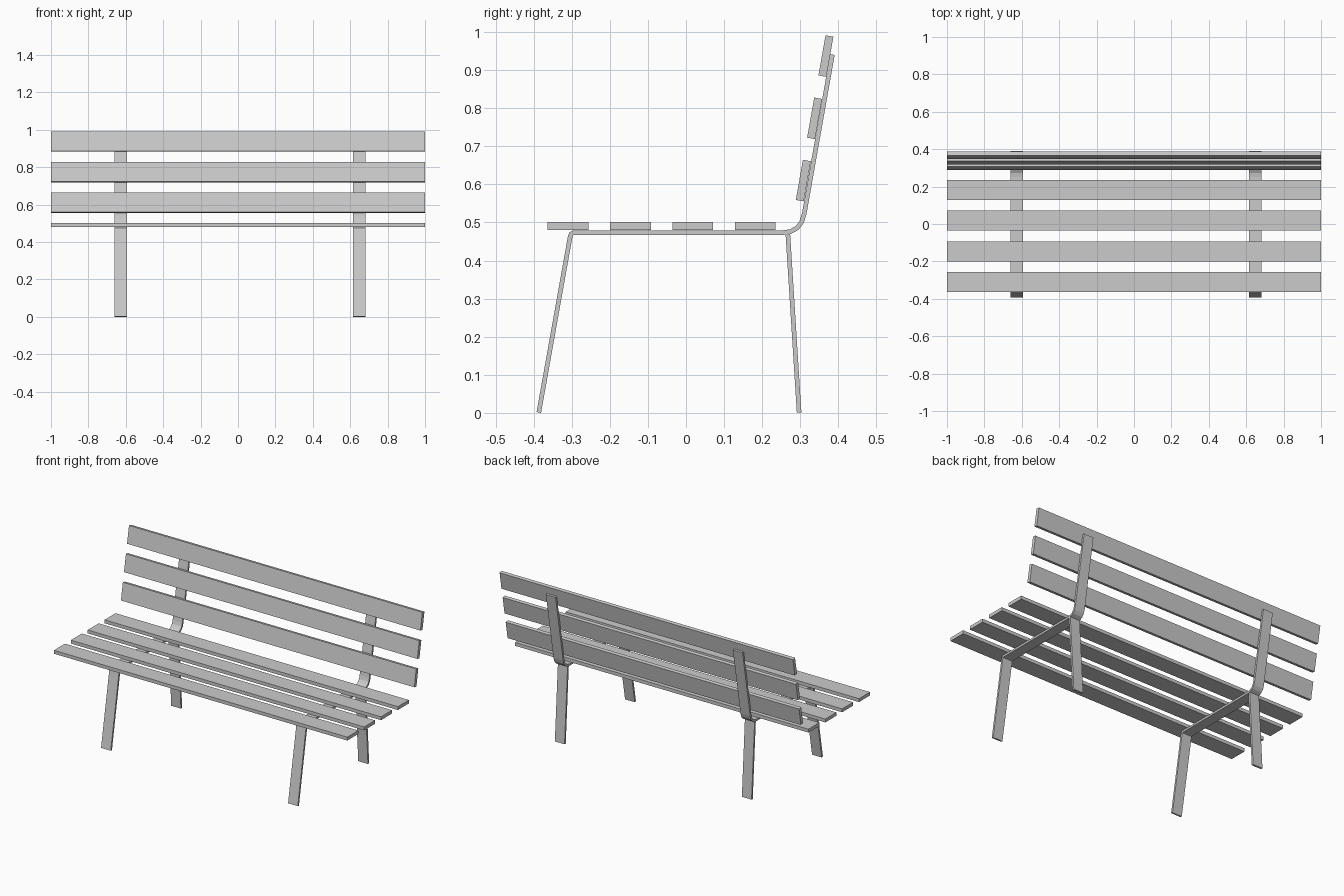
import bpy, bmesh
from math import radians
from mathutils import Vector

if "Cube" in bpy.data.objects:
    bpy.data.objects.remove(bpy.data.objects["Cube"])

SLAT_W, SLAT_T = 0.107, 0.021   # slat width and thickness
BAR_W, BAR_T = 0.066, 0.012     # flat steel width and thickness


def finish(bm, name):
    bmesh.ops.recalc_face_normals(bm, faces=bm.faces)
    mesh = bpy.data.meshes.new(name)
    bm.to_mesh(mesh)
    bm.free()
    obj = bpy.data.objects.new(name, mesh)
    bpy.context.collection.objects.link(obj)
    return obj


def slat(name, y, z, tilt=0.0):
    bm = bmesh.new()
    bmesh.ops.create_cube(bm, size=1)
    bmesh.ops.scale(bm, vec=(2, SLAT_W, SLAT_T), verts=bm.verts)
    obj = finish(bm, name)
    obj.location = (0, y, z)
    obj.rotation_euler.x = tilt


def bent_bar(name, path, x):
    """Flat bar following a centreline in the YZ plane, with mitred bends."""
    pts = [Vector(p) for p in path]
    dirs = [(b - a).normalized() for a, b in zip(pts, pts[1:])]
    bm = bmesh.new()
    rings = []
    for i, p in enumerate(pts):
        d0, d1 = dirs[max(i - 1, 0)], dirs[min(i, len(dirs) - 1)]
        d = (d0 + d1).normalized()
        n = Vector((-d.y, d.x)) * (BAR_T / 2 / d.dot(d0))
        rings.append([bm.verts.new((x + sx * BAR_W / 2, p.x + s * n.x, p.y + s * n.y))
                      for sx, s in ((-1, -1), (1, -1), (1, 1), (-1, 1))])
    for a, b in zip(rings, rings[1:]):
        for j in range(4):
            k = (j + 1) % 4
            bm.faces.new((a[j], a[k], b[k], b[j]))
    bm.faces.new(rings[0])
    bm.faces.new(rings[-1])
    finish(bm, name)


# Seat slats
for i in range(4):
    slat(f"seat_slat_{i + 1}", -0.310 + i * 0.164, 0.4905)

# Backrest slats, leaning back 10 degrees
for i in range(3):
    slat(f"back_slat_{i + 1}", 0.308 + i * 0.0297, 0.610 + i * 0.1635, radians(80))

# Rounded bend between seat rail and backrest upright
a, c, b = Vector((0.252, 0.473)), Vector((0.302, 0.473)), Vector((0.3105, 0.523))
bend = [a * (1 - t) ** 2 + c * 2 * t * (1 - t) + b * t * t for t in (0, .25, .5, .75, 1)]
frame = [(-0.3865, 0.001), (-0.304, 0.464), (-0.3015, 0.470), (-0.295, 0.473)] + bend + [(0.3845, 0.941)]

# Two steel frames: front leg, seat rail and upright in one bar, plus rear leg
for side, x in (("left", -0.626), ("right", 0.649)):
    bent_bar(f"{side}_frame", frame, x)
    bent_bar(f"{side}_rear_leg", [(0.2675, 0.469), (0.297, 0.001)], x)
